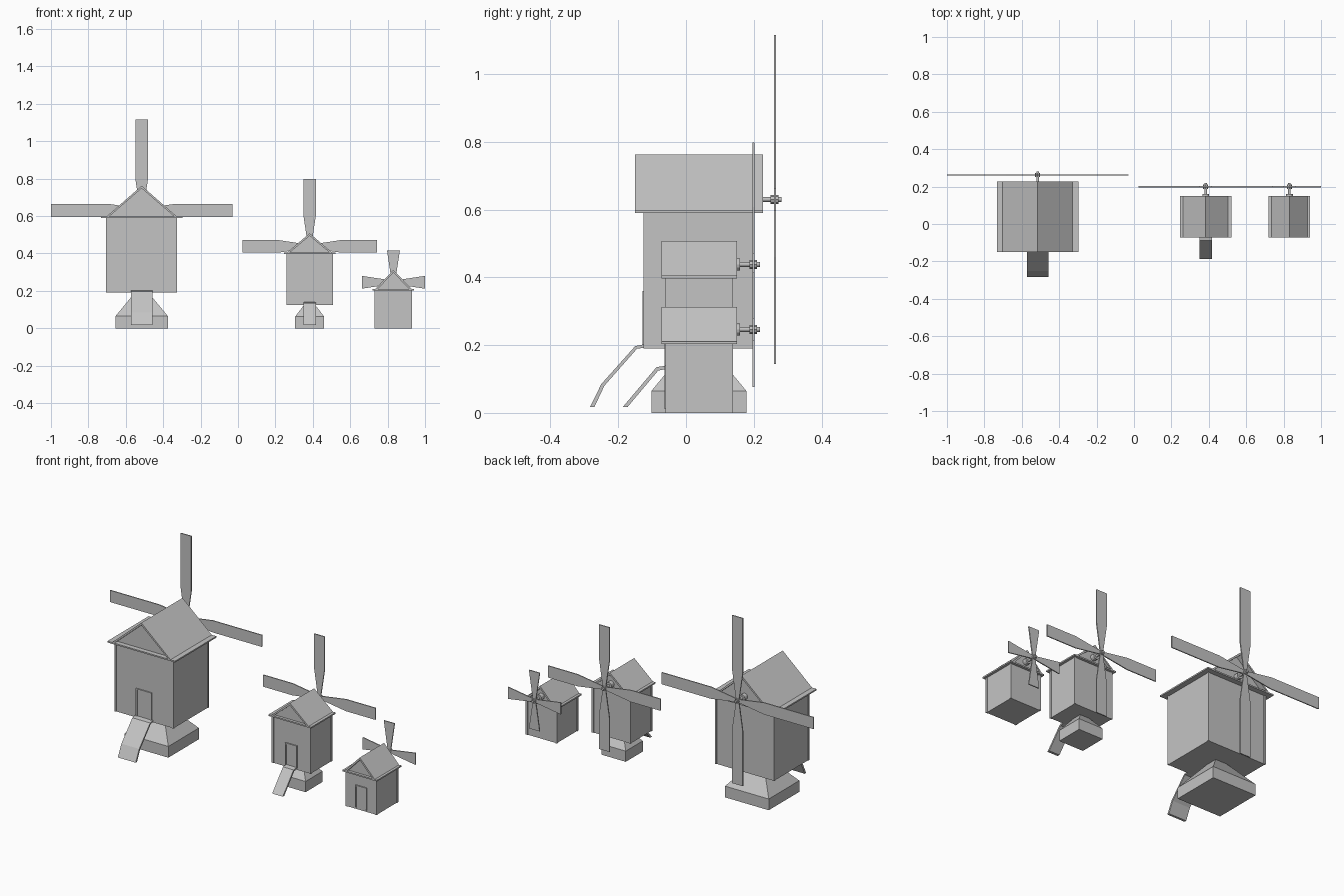
import bpy, bmesh, math
from mathutils import Matrix, Vector

cube = bpy.data.objects.get("Cube")
if cube:
    bpy.data.objects.remove(cube)

grey = bpy.data.materials.new("plain_grey")
grey.use_nodes = True
grey.diffuse_color = (0.55, 0.55, 0.55, 1)
grey.node_tree.nodes["Principled BSDF"].inputs["Base Color"].default_value = (0.55, 0.55, 0.55, 1)


def finish(name, bm):
    bmesh.ops.recalc_face_normals(bm, faces=bm.faces[:])
    mesh = bpy.data.meshes.new(name)
    bm.to_mesh(mesh)
    bm.free()
    mesh.materials.append(grey)
    obj = bpy.data.objects.new(name, mesh)
    bpy.context.collection.objects.link(obj)
    return obj


def add_box(bm, x0, x1, y0, y1, z0, z1):
    size = Matrix.Diagonal((x1 - x0, y1 - y0, z1 - z0, 1))
    place = Matrix.Translation(((x0 + x1) / 2, (y0 + y1) / 2, (z0 + z1) / 2))
    bmesh.ops.create_cube(bm, size=1, matrix=place @ size)


def add_prism(bm, points, push):
    """Sweep a flat outline along a vector."""
    face = bm.faces.new([bm.verts.new(p) for p in points])
    swept = bmesh.ops.extrude_face_region(bm, geom=[face], use_keep_orig=True)
    verts = [g for g in swept["geom"] if isinstance(g, bmesh.types.BMVert)]
    bmesh.ops.translate(bm, verts=verts, vec=Vector(push))


def add_rod(bm, x, z, y0, y1, radius, sides=12):
    place = Matrix.Translation((x, (y0 + y1) / 2, z)) @ Matrix.Rotation(math.pi / 2, 4, 'X')
    bmesh.ops.create_cone(bm, cap_ends=True, segments=sides, radius1=radius,
                          radius2=radius, depth=y1 - y0, matrix=place)


def build_body(tag, x, half, y0, y1, z0, eave, apex):
    # walls with their gables
    inset = 0.003
    bm = bmesh.new()
    w = half - inset
    outline = [(x - w, z0), (x + w, z0), (x + w, eave), (x, apex - 0.012), (x - w, eave)]
    add_prism(bm, [(px, y0 + inset, pz) for px, pz in outline], (0, y1 - y0 - 2 * inset, 0))
    finish(tag + "_walls", bm)
    # corner posts
    bm = bmesh.new()
    t = 0.012
    for px in (x - half, x + half - t):
        for py in (y0, y1 - t):
            add_box(bm, px, px + t, py, py + t, z0, eave)
    finish(tag + "_corner_posts", bm)


def build_roof(tag, x, half, lip, y0, y1, eave, apex):
    bm = bmesh.new()
    add_box(bm, x - lip, x + lip, y0, y1, eave, eave + 0.008)
    finish(tag + "_eaves", bm)
    bm = bmesh.new()
    t = 0.014
    outline = [(-half, eave + 0.003), (0, apex), (half, eave + 0.003),
               (half - t, eave + 0.003), (0, apex - t), (t - half, eave + 0.003)]
    add_prism(bm, [(x + px, y0, pz) for px, pz in outline], (0, y1 - y0, 0))
    finish(tag + "_roof", bm)


def build_door(tag, x, y, z0, z1, half):
    bm = bmesh.new()
    t = 0.007
    for s in (-1, 1):
        a, b = sorted((x + s * half, x + s * (half - t)))
        add_box(bm, a, b, y - 0.004, y + 0.004, z0, z1)
    add_box(bm, x - half, x + half, y - 0.004, y + 0.004, z1 - t, z1)
    finish(tag + "_door_frame", bm)
    bm = bmesh.new()
    add_box(bm, x - half + t, x + half - t, y, y + 0.004, z0, z1 - t)
    finish(tag + "_door", bm)


def build_sails(tag, x, z, reach, y_wall, y_sail, y_tip):
    # axle, bearing and hub
    bm = bmesh.new()
    add_rod(bm, x, z, y_wall - 0.01, y_tip, 0.007)
    add_rod(bm, x, z, y_wall - 0.01, y_wall + 0.022, 0.018)
    add_rod(bm, x, z, y_sail - 0.012, y_sail + 0.011, 0.013, 8)
    finish(tag + "_axle", bm)
    # four flat blades that widen outwards
    shoulder = min(0.17, reach - 0.002)
    side = [(0.004, 0.009), (shoulder, 0.034), (reach, 0.034)]
    outline = side + [(r, -w) for r, w in reversed(side)]
    bm = bmesh.new()
    for k in range(4):
        c, s = round(math.cos(k * math.pi / 2)), round(math.sin(k * math.pi / 2))
        pts = [(x + r * c - w * s, y_sail - 0.003, z + r * s + w * c) for r, w in outline]
        add_prism(bm, pts, (0, 0.006, 0))
    finish(tag + "_sails", bm)


def build_base(tag, x, y, half, top_half, z_mid, z_top):
    bm = bmesh.new()
    add_box(bm, x - half, x + half, y - half, y + half, 0, z_mid)
    finish(tag + "_plinth", bm)
    bm = bmesh.new()
    place = Matrix.Translation((x, y, (z_mid + z_top) / 2)) @ Matrix.Rotation(math.pi / 4, 4, 'Z')
    bmesh.ops.create_cone(bm, cap_ends=True, segments=4, radius1=half * math.sqrt(2),
                          radius2=top_half * math.sqrt(2), depth=z_top - z_mid, matrix=place)
    finish(tag + "_tapered_base", bm)


def build_ramp(tag, x, half, profile):
    bm = bmesh.new()
    add_prism(bm, [(x - half, y, z) for y, z in profile], (2 * half, 0, 0))
    finish(tag + "_ramp", bm)


# large mill
X = -0.515
build_body("large_mill", X, 0.19, -0.125, 0.2, 0.19, 0.59, 0.762)
build_roof("large_mill", X, 0.193, 0.217, -0.15, 0.228, 0.59, 0.762)
build_door("large_mill", X, -0.125, 0.2, 0.36, 0.05)
build_sails("large_mill", X, 0.63, 0.486, 0.2, 0.262, 0.282)
build_base("large_mill", X, 0.038, 0.14, 0.035, 0.065, 0.192)
build_ramp("large_mill", X, 0.057, [(-0.12, 0.203), (-0.15, 0.197), (-0.25, 0.085), (-0.283, 0.018),
                                    (-0.27, 0.018), (-0.241, 0.08), (-0.144, 0.19), (-0.12, 0.192)])

# middle mill
X = 0.383
build_body("middle_mill", X, 0.125, -0.06, 0.138, 0.125, 0.397, 0.508)
build_roof("middle_mill", X, 0.126, 0.137, -0.073, 0.15, 0.397, 0.508)
build_door("middle_mill", X, -0.06, 0.137, 0.265, 0.037)
build_sails("middle_mill", X, 0.438, 0.36, 0.138, 0.199, 0.218)
build_base("middle_mill", X, 0.038, 0.078, 0.028, 0.062, 0.127)
build_ramp("middle_mill", X, 0.034, [(-0.055, 0.14), (-0.087, 0.135), (-0.186, 0.018),
                                     (-0.172, 0.018), (-0.082, 0.125), (-0.055, 0.13)])

# small mill
X = 0.831
build_body("small_mill", X, 0.1, -0.06, 0.138, 0, 0.203, 0.312)
build_roof("small_mill", X, 0.101, 0.111, -0.073, 0.15, 0.203, 0.312)
build_door("small_mill", X, -0.06, 0.012, 0.14, 0.037)
build_sails("small_mill", X, 0.246, 0.169, 0.138, 0.199, 0.218)
